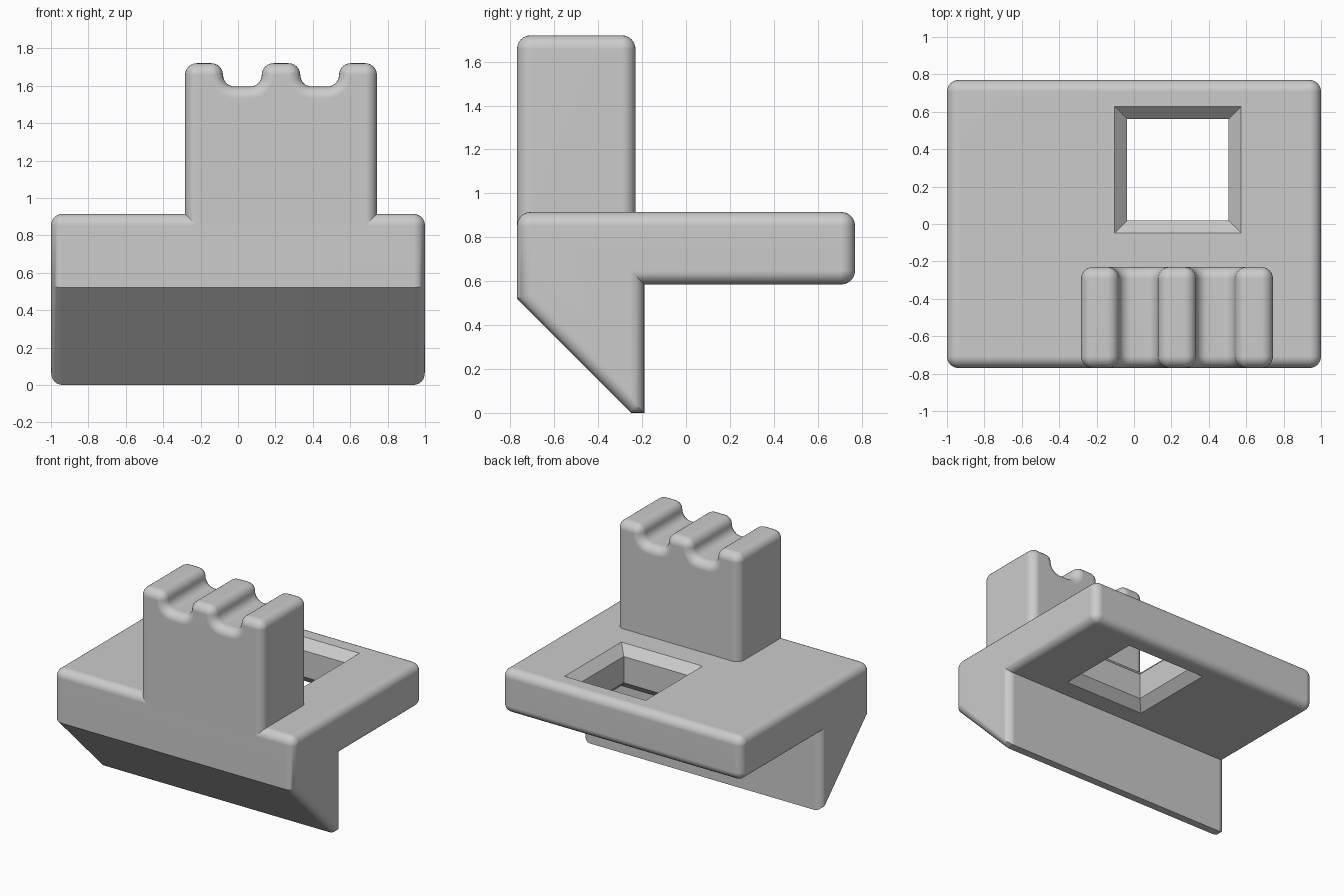
import bpy, bmesh
from math import sin, cos, pi, radians, sqrt

R = 0.0625      # rounding radius
STEPS = 6

cube = bpy.data.objects.get("Cube")
if cube:
    bpy.data.objects.remove(cube, do_unlink=True)

grey = bpy.data.materials.new("light_grey")
grey.use_nodes = True
grey.diffuse_color = (0.6, 0.6, 0.6, 1)
grey.node_tree.nodes["Principled BSDF"].inputs["Base Color"].default_value = (0.6, 0.6, 0.6, 1)


def arc(cu, cv, radius, start, end):
    """Points of an arc around a centre, angles in degrees."""
    angles = [radians(start + (end - start) * i / STEPS) for i in range(STEPS + 1)]
    return [(cu + radius * cos(a), cv + radius * sin(a)) for a in angles]


def make_object(name, rings):
    """Skin a stack of rings and cap both ends."""
    bm = bmesh.new()
    loops = [[bm.verts.new(p) for p in ring] for ring in rings]
    for a, b in zip(loops, loops[1:]):
        for i in range(len(a)):
            j = (i + 1) % len(a)
            bm.faces.new((a[i], a[j], b[j], b[i]))
    bm.faces.new(loops[0])
    bm.faces.new(loops[-1])
    bmesh.ops.remove_doubles(bm, verts=bm.verts, dist=0.0003)
    bmesh.ops.recalc_face_normals(bm, faces=bm.faces)
    mesh = bpy.data.meshes.new(name)
    bm.to_mesh(mesh)
    bm.free()
    mesh.materials.append(grey)
    obj = bpy.data.objects.new(name, mesh)
    bpy.context.collection.objects.link(obj)
    return obj


def rounded_loft(name, profile, start, end, place):
    """Extrude profile(inset) from start to end with rounded rims."""
    turns = [pi / 2 * i / STEPS for i in range(STEPS + 1)]
    half = [(R * (1 - sin(t)), R * (1 - cos(t))) for t in reversed(turns)]
    slices = [(start + o, d) for o, d in half] + [(end - o, d) for o, d in reversed(half)]
    return make_object(name, [[place(w, u, v) for u, v in profile(d)] for w, d in slices])


def activate(obj):
    bpy.ops.object.select_all(action='DESELECT')
    obj.select_set(True)
    bpy.context.view_layer.objects.active = obj


def smooth(obj):
    activate(obj)
    bpy.ops.object.shade_smooth_by_angle(angle=radians(30))
    mod = obj.modifiers.new("weighted_normals", 'WEIGHTED_NORMAL')
    mod.keep_sharp = True


# Bracket body: slab with a sloped leg under its front
FRONT, BACK, TOP, UNDER = -0.77, 0.77, 0.915, 0.585
LEG_BACK, TOE, SLOPE_TOP = -0.19, -0.25, 0.52


def body_profile(d):
    k = sqrt(2) - 1
    r = R - d
    pts = [(FRONT + d, SLOPE_TOP + k * d)]
    pts += arc(FRONT + R, TOP - R, r, 180, 90)
    pts += arc(BACK - R, TOP - R, r, 90, 0)
    pts += arc(BACK - R, UNDER + R, r, 0, -90)
    pts.append((LEG_BACK - d, UNDER + d))
    heel, toe = (LEG_BACK - d, d), (TOE + k * d, d)
    if toe[0] > heel[0]:        # the narrow foot closes to a point
        heel = toe = (LEG_BACK - d, TOE + sqrt(2) * d - LEG_BACK + d)
    return pts + [heel, toe]


body = rounded_loft("bracket_body", body_profile, -1, 1, lambda w, u, v: (w, u, v))

# Square window, chamfered at both ends
CX, CY, HALF, CHAMFER, EXTRA = 0.234, 0.29, 0.272, 0.066, 0.05


def square(h, z):
    return [(CX + sx * h, CY + sy * h, z) for sx, sy in ((-1, -1), (1, -1), (1, 1), (-1, 1))]


wide = HALF + CHAMFER + EXTRA
cutter = make_object("window_cutter", [
    square(wide, UNDER - EXTRA), square(HALF, UNDER + CHAMFER),
    square(HALF, TOP - CHAMFER), square(wide, TOP + EXTRA)])
cutter.hide_render = True
cut = body.modifiers.new("window", 'BOOLEAN')
cut.operation = 'DIFFERENCE'
cut.solver = 'EXACT'
cut.object = cutter
activate(body)
bpy.ops.object.modifier_apply(modifier=cut.name)
bpy.data.objects.remove(cutter, do_unlink=True)
smooth(body)

# Upright tower with two rounded grooves across its top
LEFT, RIGHT, PEAK = -0.283, 0.743, 1.72
GROOVES = [(-0.08, 0.127), (0.333, 0.54)]


def tower_profile(d):
    z = PEAK - R
    pts = [(LEFT + d, TOP - R)] + arc(LEFT + R, z, R - d, 180, 90)
    for a, b in GROOVES:
        pts += arc(a - R, z, R - d, 90, 0)
        pts += arc(a + R, z, R + d, 180, 270)
        pts += arc(b - R, z, R + d, 270, 360)
        pts += arc(b + R, z, R - d, 180, 90)
    pts += arc(RIGHT - R, z, R - d, 90, 0)
    return pts + [(RIGHT - d, TOP - R)]


tower = rounded_loft("grooved_tower", tower_profile, FRONT, -0.23, lambda w, u, v: (u, w, v))
smooth(tower)
